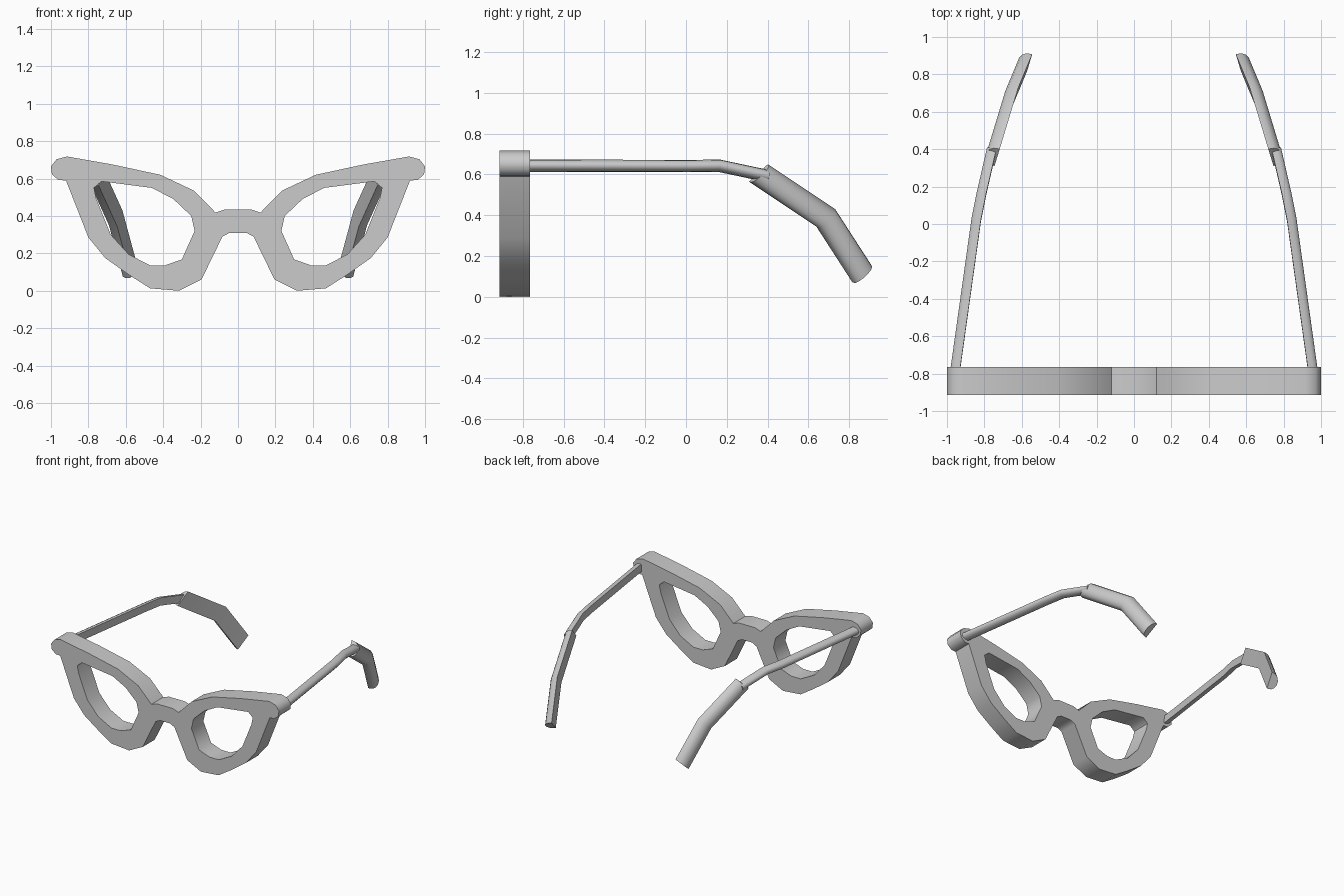
import bpy, bmesh
from math import sin, cos, pi, radians
from mathutils import Vector

if "Cube" in bpy.data.objects:
    bpy.data.objects.remove(bpy.data.objects["Cube"])


def finish(name, bm, angle):
    bmesh.ops.recalc_face_normals(bm, faces=bm.faces[:])
    mesh = bpy.data.meshes.new(name)
    bm.to_mesh(mesh)
    bm.free()
    ob = bpy.data.objects.new(name, mesh)
    bpy.context.collection.objects.link(ob)
    bpy.ops.object.select_all(action='DESELECT')
    ob.select_set(True)
    bpy.context.view_layer.objects.active = ob
    bpy.ops.object.shade_smooth_by_angle(angle=radians(angle))
    return ob


def flip(points):
    return [(-x, z) for x, z in points]


# Front frame: half outline (x, z) mirrored, plus one lens opening per side
half = [(0.07, 0.435), (0.12, 0.418), (0.235, 0.535), (0.415, 0.62), (0.67, 0.675),
        (0.915, 0.718), (0.97, 0.703), (1.0, 0.665), (0.995, 0.622), (0.96, 0.592),
        (0.92, 0.59), (0.80, 0.285), (0.71, 0.175), (0.58, 0.083), (0.47, 0.013),
        (0.315, 0.0), (0.195, 0.06), (0.083, 0.29), (0.045, 0.31)]
lens = [(0.232, 0.32), (0.25, 0.40), (0.345, 0.49), (0.46, 0.55), (0.73, 0.585),
        (0.77, 0.55), (0.757, 0.49), (0.68, 0.30), (0.585, 0.195), (0.47, 0.136),
        (0.39, 0.136), (0.30, 0.168)]

bm = bmesh.new()
edges = []
for loop in (half + flip(half)[::-1], lens, flip(lens)):
    vs = [bm.verts.new((x, -0.915, z)) for x, z in loop]
    edges += [bm.edges.new((vs[i - 1], vs[i])) for i in range(len(vs))]
bmesh.ops.triangle_fill(bm, edges=edges, use_beauty=True, normal=(0, -1, 0))
ext = bmesh.ops.extrude_face_region(bm, geom=bm.faces[:], use_keep_orig=True)
moved = [g for g in ext['geom'] if isinstance(g, bmesh.types.BMVert)]
bmesh.ops.translate(bm, verts=moved, vec=(0, 0.15, 0))
finish("front_frame", bm, 50)


# Arms: half-round bars, flat on the inside, swept with a fixed cross-section
def half_round(name, path, up, out, segments=7):
    up, out = Vector(up), Vector(out)
    bm = bmesh.new()
    rings = []
    for p in path:
        ring = []
        for i in range(segments + 1):
            t = pi * i / segments
            ring.append(bm.verts.new(Vector(p) + up * cos(t) + out * max(sin(t), 0) ** 0.8))
        rings.append(ring)
    n = segments + 1
    for a, b in zip(rings, rings[1:]):
        for i in range(n):
            j = (i + 1) % n
            bm.faces.new((a[i], a[j], b[j], b[i]))
    bm.faces.new(rings[0])
    bm.faces.new(rings[-1])
    ob = finish(name, bm, 40)
    mirror = ob.modifiers.new("both_sides", 'MIRROR')
    mirror.use_axis = (True, False, False)
    return ob


half_round("temple_arms",
           [(0.93, -0.78, 0.643), (0.818, 0.02, 0.641), (0.79, 0.16, 0.643), (0.735, 0.40, 0.592)],
           (0, 0.005, 0.03), (0.052, 0.008, 0))
half_round("ear_tips",
           [(0.732, 0.355, 0.607), (0.632, 0.685, 0.387), (0.558, 0.862, 0.113)],
           (-0.014, 0.046, 0.043), (0.06, 0.018, -0.012))
